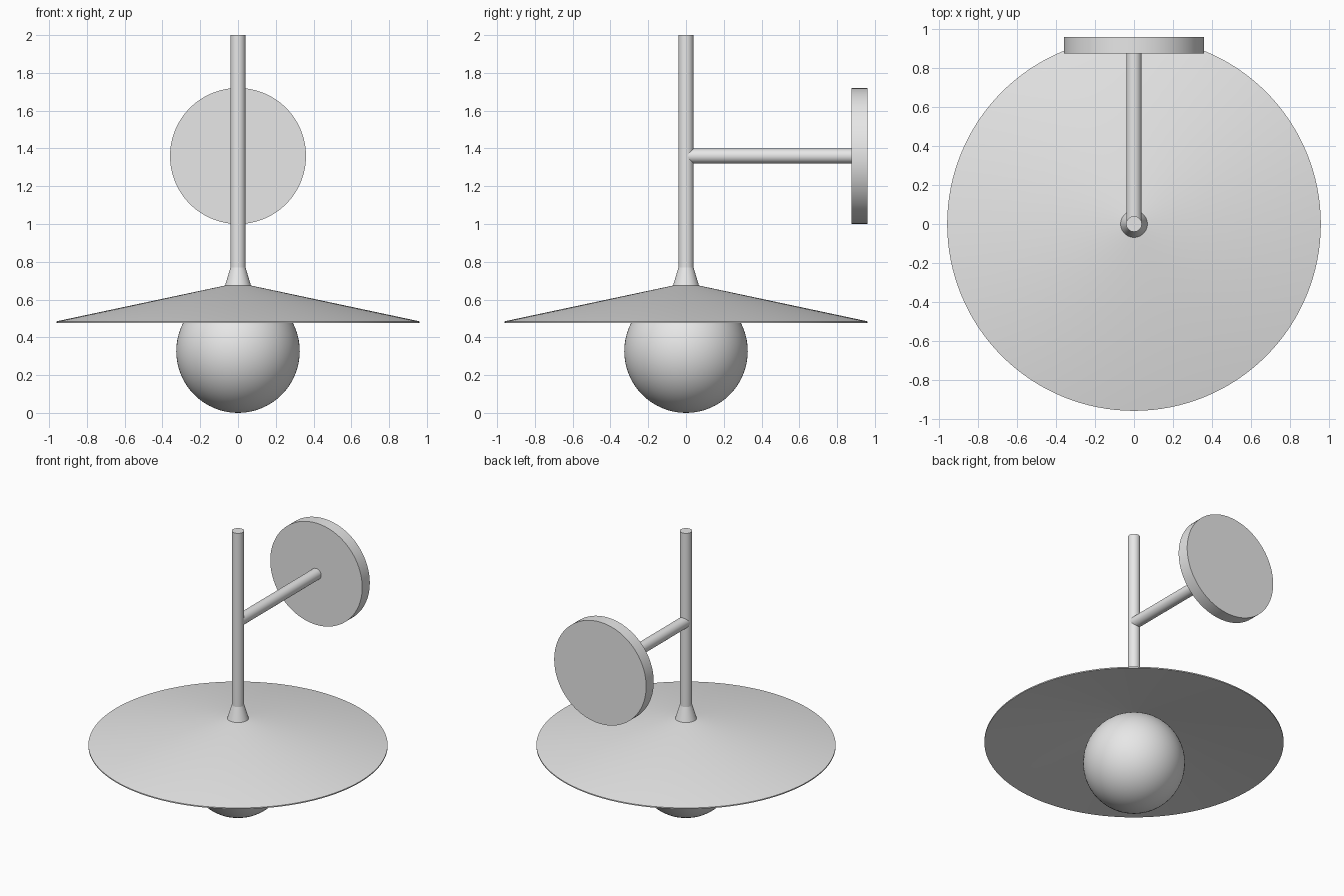
import bpy, math
from mathutils import Vector

if "Cube" in bpy.data.objects:
    bpy.data.objects.remove(bpy.data.objects["Cube"])

grey = bpy.data.materials.new("light grey")
grey.diffuse_color = (0.8, 0.8, 0.8, 1)
grey.use_nodes = True
grey.node_tree.nodes["Principled BSDF"].inputs["Base Color"].default_value = grey.diffuse_color


def finish(obj, name):
    obj.name = name
    obj.data.materials.append(grey)
    bpy.ops.object.select_all(action='DESELECT')
    obj.select_set(True)
    bpy.context.view_layer.objects.active = obj
    bpy.ops.object.shade_smooth_by_angle(angle=math.radians(35))
    return obj


def rod(name, start, end, r, verts=48):
    a, b = Vector(start), Vector(end)
    bpy.ops.mesh.primitive_cylinder_add(
        vertices=verts, radius=r, depth=(b - a).length, location=(a + b) / 2,
        rotation=(b - a).to_track_quat('Z', 'Y').to_euler())
    return finish(bpy.context.object, name)


def lathe(name, profile, n=128):
    """Revolve a closed (r, z) outline around the z axis."""
    k = len(profile)
    verts = [(r * math.cos(2 * math.pi * i / n), r * math.sin(2 * math.pi * i / n), z)
             for i in range(n) for r, z in profile]
    faces = [(i * k + j, (i + 1) % n * k + j, (i + 1) % n * k + (j + 1) % k, i * k + (j + 1) % k)
             for i in range(n) for j in range(k)]
    mesh = bpy.data.meshes.new(name)
    mesh.from_pydata(verts, [], faces)
    obj = bpy.data.objects.new(name, mesh)
    bpy.context.collection.objects.link(obj)
    return finish(obj, name)


# Vertical stem, wall arm and round wall plate
rod("stem", (0, 0, 0.66), (0, 0, 2.0), 0.04)
rod("wall_arm", (0, 0.005, 1.36), (0, 0.88, 1.36), 0.039)
rod("wall_plate", (0, 0.875, 1.36), (0, 0.96, 1.36), 0.36, 128)

# Flared collar where the stem meets the shade
lathe("collar", [(0.03, 0.67), (0.07, 0.67), (0.04, 0.77), (0.03, 0.77)], 48)

# Thin hollow conical shade, open underneath
lathe("shade", [(0.002, 0.663), (0.07, 0.663), (0.957, 0.477), (0.96, 0.477),
                (0.96, 0.485), (0.07, 0.674), (0.002, 0.674)])

# Glass globe bulb
bpy.ops.mesh.primitive_uv_sphere_add(segments=64, ring_count=32, radius=0.327,
                                     location=(0, 0, 0.327))
finish(bpy.context.object, "globe")
